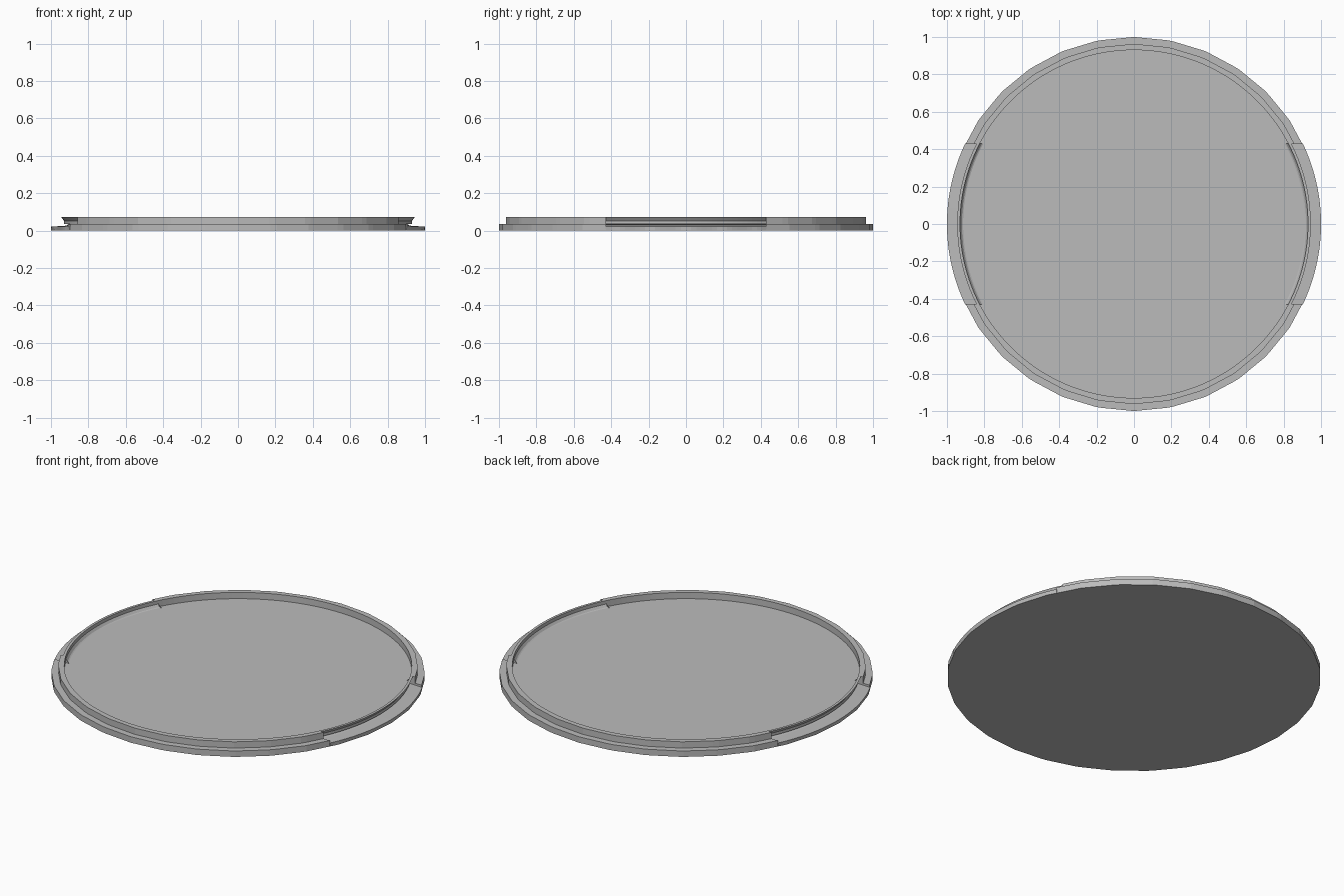
import bpy, bmesh
from math import pi, asin, cos, sin

cube = bpy.data.objects.get("Cube")
if cube:
    bpy.data.objects.remove(cube)

mat = bpy.data.materials.new("plain grey")
mat.use_nodes = True
GREY = (0.5, 0.5, 0.5, 1)
mat.diffuse_color = GREY
mat.node_tree.nodes["Principled BSDF"].inputs["Base Color"].default_value = GREY

NOTCH = 0.43        # half length of the side notches in y
STEP = pi / 16      # facet angle of the outer edges


def finish(name, bm):
    bmesh.ops.recalc_face_normals(bm, faces=bm.faces)
    me = bpy.data.meshes.new(name)
    bm.to_mesh(me)
    bm.free()
    me.materials.append(mat)
    ob = bpy.data.objects.new(name, me)
    bpy.context.collection.objects.link(ob)
    return ob


def sector(name, profile, facing, notch, count):
    """Sweep a closed (radius, height, faceted) profile between the notch ends."""
    bm = bmesh.new()
    rings = []
    for i in range(count + 1):
        ring = []
        for r, z, faceted in profile:
            half = asin(NOTCH / r)
            if not notch:
                half = pi / 2 - half
            a = facing + half * (2 * i / count - 1)
            if faceted:
                r *= cos(STEP / 2) / cos(a % STEP - STEP / 2)
            ring.append(bm.verts.new((r * cos(a), r * sin(a), z)))
        rings.append(ring)
    n = len(profile)
    for a, b in zip(rings, rings[1:]):
        for j in range(n):
            k = (j + 1) % n
            bm.faces.new((a[j], a[k], b[k], b[j]))
    bm.faces.new(rings[0])
    bm.faces.new(rings[-1])
    return finish(name, bm)


# Stepped rim at front and back, undercut lip and low ledge at the sides
inner = [(0.93, 0.072, False), (0.93, 0.035, False),
         (0.88, 0.035, False), (0.88, 0, False)]
stepped = [(1, 0, True), (1, 0.035, True), (0.963, 0.035, True),
           (0.963, 0.072, True)] + inner
undercut = [(1, 0, True), (1, 0.022, False), (0.93, 0.025, False),
            (0.905, 0.031, False), (0.92, 0.038, False),
            (0.945, 0.072, False)] + inner

sector("back_rim", stepped, pi / 2, False, 64)
sector("front_rim", stepped, -pi / 2, False, 64)
sector("left_notched_rim", undercut, 0, True, 32)
sector("right_notched_rim", undercut, pi, True, 32)

# Floor plate
bm = bmesh.new()
bmesh.ops.create_cone(bm, cap_ends=True, segments=96, radius1=0.89,
                      radius2=0.89, depth=0.035)
bmesh.ops.translate(bm, verts=bm.verts, vec=(0, 0, 0.0175))
finish("floor_plate", bm)
